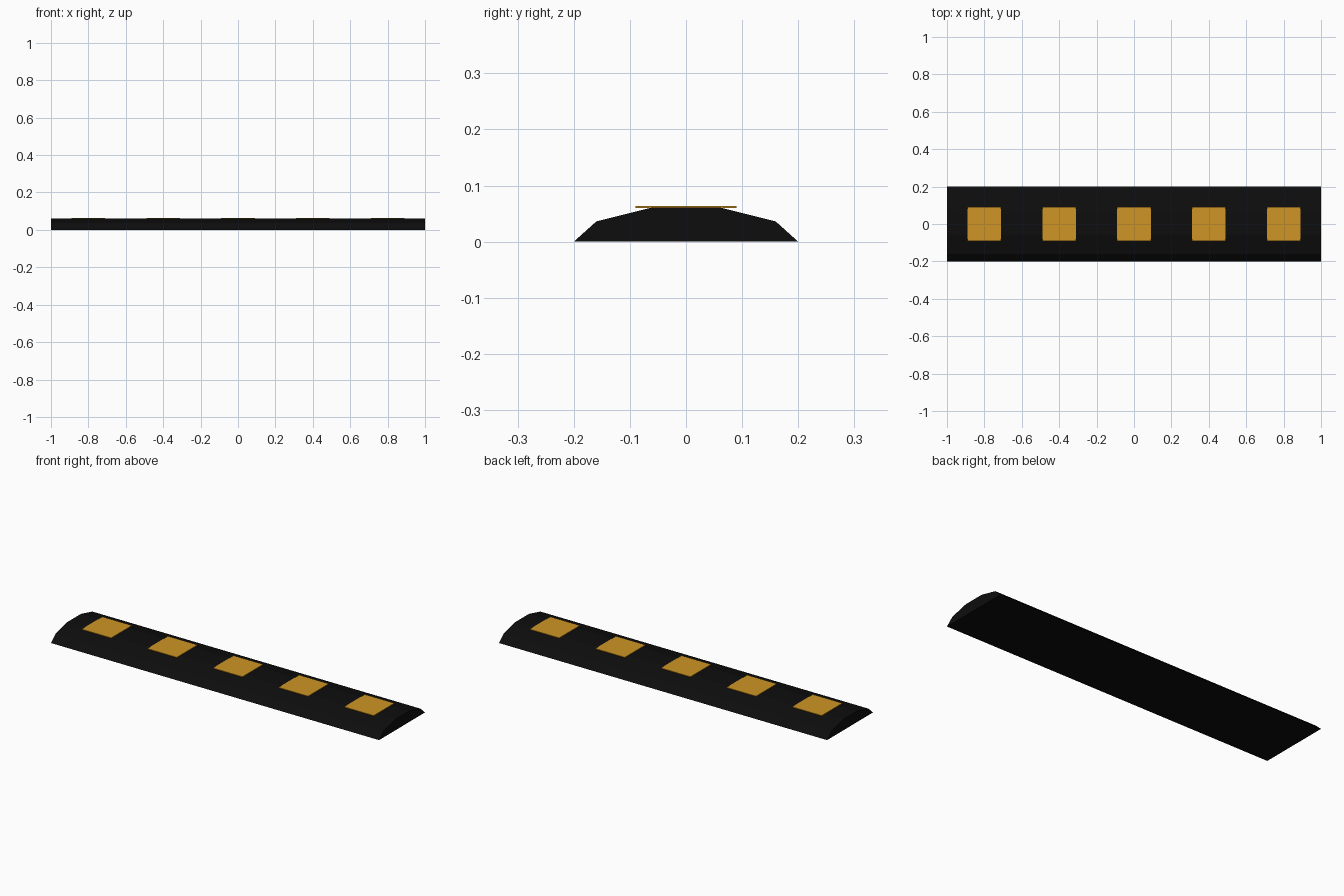
import bpy
import bmesh

default = bpy.data.objects.get("Cube")
if default:
    bpy.data.objects.remove(default, do_unlink=True)


def make_material(name, rgb):
    mat = bpy.data.materials.new(name)
    mat.use_nodes = True
    colour = (*rgb, 1.0)
    mat.diffuse_color = colour
    bsdf = mat.node_tree.nodes["Principled BSDF"]
    bsdf.inputs["Base Color"].default_value = colour
    bsdf.inputs["Roughness"].default_value = 0.8
    return mat


def extrude_profile(name, profile, x_centre, length, mat):
    """Closed prism: a (y, z) profile swept along x."""
    bm = bmesh.new()
    x = x_centre - length / 2
    face = bm.faces.new([bm.verts.new((x, y, z)) for y, z in profile])
    result = bmesh.ops.extrude_face_region(bm, geom=[face], use_keep_orig=True)
    moved = [g for g in result["geom"] if isinstance(g, bmesh.types.BMVert)]
    bmesh.ops.translate(bm, verts=moved, vec=(length, 0, 0))
    bmesh.ops.recalc_face_normals(bm, faces=bm.faces)
    mesh = bpy.data.meshes.new(name)
    bm.to_mesh(mesh)
    bm.free()
    mesh.materials.append(mat)
    obj = bpy.data.objects.new(name, mesh)
    bpy.context.collection.objects.link(obj)
    return obj


rubber = make_material("black rubber", (0.004, 0.004, 0.004))
amber = make_material("amber yellow", (0.62, 0.30, 0.018))

# Ramp body: half profile mirrored across the centre line
half = [(0.2, 0.0), (0.16, 0.036), (0.06, 0.061)]
profile = half + [(-y, z) for y, z in reversed(half)]
extrude_profile("ramp_body", profile, 0, 2.0, rubber)

# Row of thin square reflector plates along the crest
SIZE, BASE, TOP = 0.18, 0.06, 0.064
plate = [(-SIZE / 2, BASE), (SIZE / 2, BASE), (SIZE / 2, TOP), (-SIZE / 2, TOP)]
for i in range(5):
    extrude_profile(f"reflector_plate_{i + 1}", plate, (i - 2) * 0.4, SIZE, amber)
